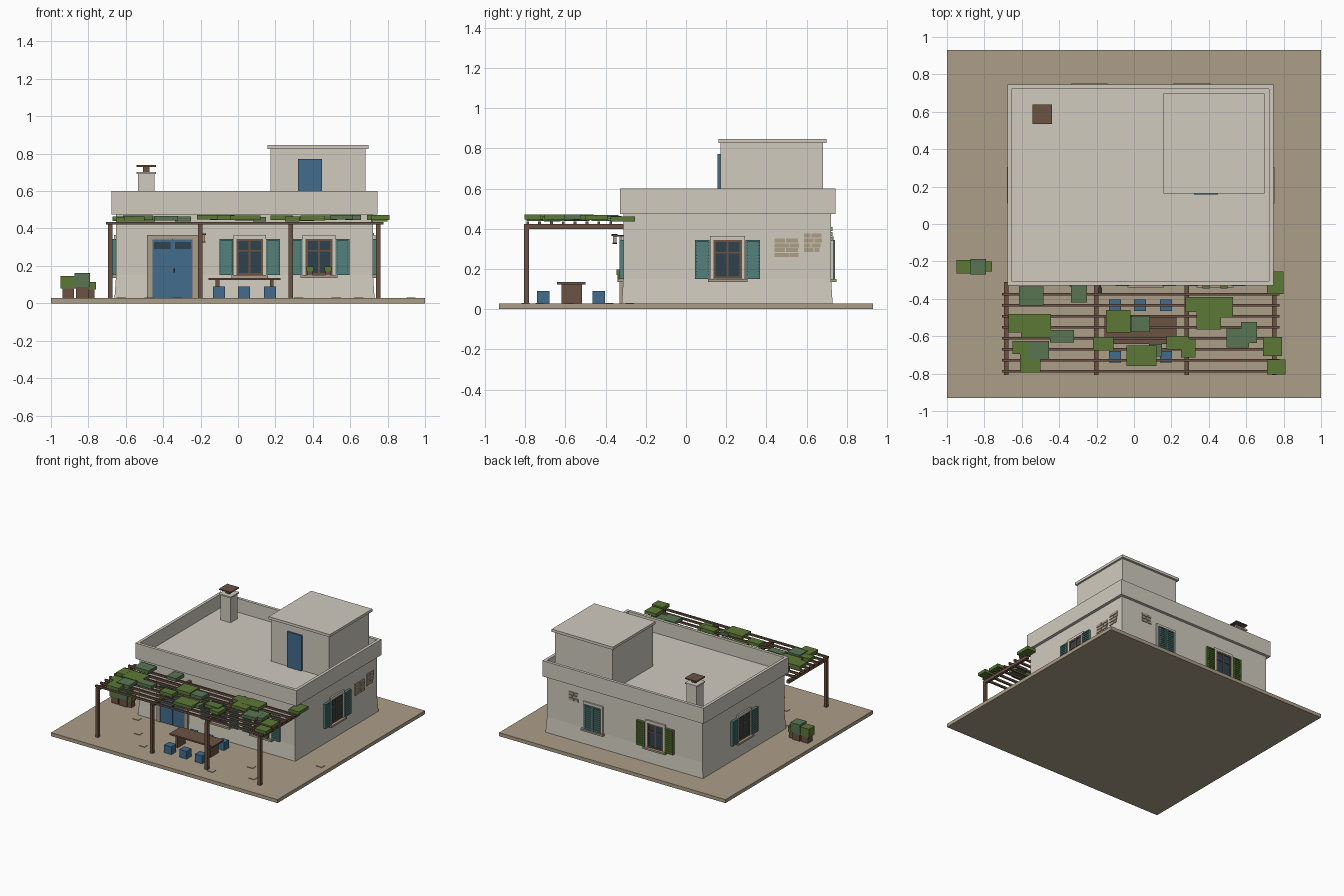
import bpy, bmesh, math, random
from mathutils import Matrix

if "Cube" in bpy.data.objects:
    bpy.data.objects.remove(bpy.data.objects["Cube"])

random.seed(4)


def material(name, r, g, b):
    m = bpy.data.materials.new(name)
    m.diffuse_color = [((c / 255 + 0.055) / 1.055) ** 2.4 for c in (r, g, b)] + [1]
    m.use_nodes = True
    m.node_tree.nodes["Principled BSDF"].inputs["Base Color"].default_value = m.diffuse_color
    return m


WALL = material("limewash", 208, 203, 191)
STONE = material("sandstone", 172, 157, 136)
WOOD = material("brown_wood", 108, 83, 68)
BLUE = material("blue_paint", 66, 108, 140)
TEAL = material("teal_paint", 84, 128, 122)
GLASS = material("dark_glass", 48, 66, 76)
LEAF = material("leaf_green", 92, 120, 54)
SAGE = material("sage_green", 88, 117, 84)
METAL = material("dark_metal", 58, 56, 54)


def finish(name, bm, mat):
    me = bpy.data.meshes.new(name)
    bmesh.ops.recalc_face_normals(bm, faces=bm.faces)
    bm.to_mesh(me)
    bm.free()
    me.materials.append(mat)
    ob = bpy.data.objects.new(name, me)
    bpy.context.collection.objects.link(ob)
    return ob


def add_box(bm, x0, x1, y0, y1, z0, z1):
    M = Matrix.Translation(((x0 + x1) / 2, (y0 + y1) / 2, (z0 + z1) / 2))
    M = M @ Matrix.Diagonal((x1 - x0, y1 - y0, z1 - z0, 1))
    return bmesh.ops.create_cube(bm, size=1, matrix=M)["verts"]


def part(name, mat, *boxes, M=Matrix()):
    """One object made of boxes (x0, x1, y0, y1, z0, z1)."""
    bm = bmesh.new()
    for b in boxes:
        add_box(bm, *b)
    bm.transform(M)
    return finish(name, bm, mat)


G = 0.028                                     # ground slab top
WX0, WX1, WY0, WY1 = -0.652, 0.722, -0.312, 0.722   # wall planes

# ground slab and a few loose pavers
part("ground_slab", STONE, (-1, 1, -0.93, 0.93, 0, G))
part("pavers", STONE, *[(x, x + 0.05, y, y + 0.04, G, G + 0.004) for x, y in
     ((-0.65, -0.4), (-0.5, -0.6), (-0.35, -0.75), (0.3, -0.82), (0.5, -0.6), (0.9, -0.3), (0.62, -0.75))])

# walls with a slightly spread foot
bm = bmesh.new()
add_box(bm, WX0, WX1, WY0, WY1, 0.15, 0.48)
for v in add_box(bm, WX0, WX1, WY0, WY1, G, 0.15):
    if v.co.z < 0.1:
        v.co.x += math.copysign(0.008, v.co.x)
        v.co.y += math.copysign(0.008, v.co.y)
finish("house_walls", bm, WALL)

# parapet with sunken roof terrace
bm = bmesh.new()
add_box(bm, -0.677, 0.746, -0.328, 0.745, 0.475, 0.6)
top = max(bm.faces, key=lambda f: f.calc_center_median().z)
bmesh.ops.inset_region(bm, faces=[top], thickness=0.033)
low = bmesh.ops.extrude_face_region(bm, geom=[top])["geom"]
bmesh.ops.delete(bm, geom=[top], context="FACES_ONLY")
for v in low:
    if isinstance(v, bmesh.types.BMVert):
        v.co.z = 0.49
finish("roof_parapet", bm, WALL)

# stair tower
part("stair_tower", WALL, (0.173, 0.682, 0.172, 0.681, 0.485, 0.828))
part("stair_tower_cap", WALL, (0.157, 0.697, 0.162, 0.699, 0.826, 0.847))
part("stair_tower_door", BLUE, (0.32, 0.449, 0.158, 0.173, 0.49, 0.772))

# chimney
part("chimney_shaft", WALL, (-0.535, -0.446, 0.544, 0.632, 0.485, 0.692))
part("chimney_collar", WALL, (-0.543, -0.438, 0.535, 0.64, 0.69, 0.701))
part("chimney_cowl", WOOD, (-0.508, -0.473, 0.57, 0.605, 0.70, 0.732),
     (-0.543, -0.438, 0.535, 0.64, 0.73, 0.739))


def wall_frame(side, t):
    """Matrix: local x along the wall, local -y outward, placed at t on a wall."""
    pos, ang = {"front": ((t, WY0), 0), "right": ((WX1, t), 90),
                "back": ((t, WY1), 180), "left": ((WX0, t), -90)}[side]
    return Matrix.Translation((*pos, 0)) @ Matrix.Rotation(math.radians(ang), 4, "Z")


def shutter(name, mat, x0, x1, M):
    z0, z1, e = 0.15, 0.344, 0.009
    n = 11
    step = (z1 - z0 - 2 * e) / n
    slats = [(x0 + e, x1 - e, -0.018, -0.01, z0 + e + i * step, z0 + e + (i + 0.65) * step) for i in range(n)]
    part(name, mat, (x0, x0 + e, -0.02, 0, z0, z1), (x1 - e, x1, -0.02, 0, z0, z1),
         (x0, x1, -0.02, 0, z0, z0 + e), (x0, x1, -0.02, 0, z1 - e, z1),
         (x0 + e, x1 - e, -0.011, 0, z0, z1), *slats, M=M)


def window(name, side, t, mat, closed=False):
    M = wall_frame(side, t)
    w, z0, z1, f = 0.071, 0.152, 0.345, 0.011
    # raised surround and sill
    part(name + "_surround", WALL, (-0.087, -w, -0.012, 0.01, 0.14, 0.365), (w, 0.087, -0.012, 0.01, 0.14, 0.365),
         (-0.087, 0.087, -0.012, 0.01, z1, 0.365), M=M)
    part(name + "_sill", STONE, (-0.098, 0.098, -0.028, 0.01, 0.136, 0.15), M=M)
    if closed:
        shutter(name + "_left_shutter", mat, -w, -0.001, M)
        shutter(name + "_right_shutter", mat, 0.001, w, M)
        return
    # wooden frame with cross bars over glass
    part(name + "_glass", GLASS, (-w, w, -0.004, 0.01, z0, z1), M=M)
    part(name + "_frame", WOOD, (-w, -w + f, -0.01, 0, z0, z1), (w - f, w, -0.01, 0, z0, z1),
         (-w, w, -0.01, 0, z0, z0 + f), (-w, w, -0.01, 0, z1 - f, z1),
         (-0.005, 0.005, -0.009, 0, z0, z1), (-w, w, -0.008, 0, 0.276, 0.284), M=M)
    shutter(name + "_left_shutter", mat, -0.162, -0.089, M)
    shutter(name + "_right_shutter", mat, 0.089, 0.162, M)


window("front_middle_window", "front", 0.062, TEAL)
window("front_right_window", "front", 0.433, TEAL)
window("right_window", "right", 0.207, TEAL)
window("left_window", "left", 0.207, TEAL)
window("back_open_window", "back", -0.24, LEAF)
window("back_closed_window", "back", 0.31, TEAL, closed=True)

# flower pots on the front right sill
for i, x in enumerate((0.385, 0.481)):
    part(f"sill_pot_{i}", WOOD, (x - 0.014, x + 0.014, -0.342, -0.316, 0.15, 0.172))
    part(f"sill_plant_{i}", LEAF, (x - 0.018, x + 0.018, -0.346, -0.314, 0.17, 0.197))

# front door
part("door_surround", STONE, (-0.487, -0.458, -0.33, -0.3, G, 0.365), (-0.242, -0.213, -0.33, -0.3, G, 0.365),
     (-0.487, -0.213, -0.33, -0.3, 0.34, 0.365))
part("front_door", BLUE, (-0.458, -0.352, -0.324, -0.3, G, 0.34), (-0.348, -0.242, -0.324, -0.3, G, 0.34),
     (-0.352, -0.348, -0.32, -0.3, G, 0.34))
part("door_glass", GLASS, (-0.448, -0.362, -0.327, -0.322, 0.29, 0.328), (-0.338, -0.252, -0.327, -0.322, 0.29, 0.328))
part("door_handle", METAL, (-0.345, -0.338, -0.334, -0.322, 0.165, 0.185))

# wall lamp
part("lamp_bracket", METAL, (-0.188, -0.176, -0.36, -0.31, 0.362, 0.37), (-0.196, -0.17, -0.37, -0.34, 0.364, 0.374),
     (-0.192, -0.174, -0.366, -0.344, 0.325, 0.331))
part("lamp_glass", STONE, (-0.19, -0.176, -0.364, -0.346, 0.33, 0.364))


def bare_stones(name, side, t, w, z0, rows):
    """Patch of exposed masonry in staggered courses."""
    boxes = []
    for r in range(rows):
        z, cut = z0 + r * 0.024, w * (0.42 if r % 2 else 0.58)
        end = w * random.uniform(0.85, 1)
        boxes += [(-w / 2, -w / 2 + cut - 0.004, -0.006, 0.01, z, z + 0.02),
                  (-w / 2 + cut, -w / 2 + end, -0.006, 0.01, z, z + 0.02)]
    part(name, STONE, *boxes, M=wall_frame(side, t))


bare_stones("right_stones_low", "right", 0.508, 0.135, 0.26, 4)
bare_stones("right_stones_high", "right", 0.632, 0.09, 0.284, 4)
bare_stones("back_stones", "back", 0.485, 0.09, 0.34, 3)

# pergola
post_x = (-0.683, -0.202, 0.282, 0.75)
part("pergola_posts", WOOD, *[(x - 0.012, x + 0.012, -0.806, -0.781, G, 0.4) for x in post_x])
part("pergola_beams", WOOD, *[(x - 0.011, x + 0.011, -0.806, -0.31, 0.398, 0.423) for x in post_x])
part("pergola_slats", WOOD, *[(-0.705, 0.777, y - 0.007, y + 0.007, 0.421, 0.436)
     for y in [-0.788 + 0.059 * i for i in range(8)]])

# vine clumps: centre x, centre y, width, depth
clumps = {
    LEAF: [(-.635, -.53, .07, .1), (-.525, -.545, .16, .13), (-.6, -.66, .1, .07), (-.555, -.74, .11, .11),
           (-.165, -.64, .11, .07), (-.085, -.52, .13, .12), (.04, -.705, .16, .11), (.235, -.635, .12, .07),
           (.29, -.665, .08, .1), (.34, -.43, .13, .08), (.4, -.5, .13, .13), (.455, -.445, .15, .11),
           (.74, -.655, .1, .1), (.76, -.765, .1, .08), (.755, -.315, .09, .12)],
    SAGE: [(-.55, -.385, .13, .1), (-.51, -.675, .11, .1), (-.385, -.6, .13, .065), (-.295, -.37, .085, .1),
           (.035, -.535, .1, .085), (.115, -.675, .07, .065), (.555, -.61, .12, .1), (.615, -.58, .085, .11)],
}
for mat, items in clumps.items():
    for i, (x, y, w, d) in enumerate(items):
        z = 0.436 + random.uniform(0, 0.012)
        part(f"vine_{mat.name}_{i}", mat, (x - w / 2, x + w / 2, y - d / 2, y + d / 2, z, z + 0.025))

# table and stools
part("table", WOOD, (-0.158, 0.228, -0.641, -0.5, 0.124, 0.136),
     (-0.12, -0.1, -0.62, -0.518, G, 0.125), (0.17, 0.19, -0.62, -0.518, G, 0.125))
for i, x in enumerate((-0.102, 0.032, 0.17)):
    for row, y in (("front", -0.71), ("back", -0.434)):
        part(f"{row}_stool_{i}", BLUE, (x - 0.032, x + 0.032, y - 0.031, y + 0.031, G, 0.09))

# potted shrubs at the left: centre x, pot half width, shrub half width, half depth, bottom, top
shrubs = ((-0.908, 0.03, 0.042, 0.036, 0.078, 0.147, LEAF), (-0.833, 0.034, 0.042, 0.042, 0.088, 0.163, SAGE),
          (-0.788, 0.022, 0.028, 0.027, 0.075, 0.115, LEAF))
for i, (x, p, w, d, z0, z1, mat) in enumerate(shrubs):
    part(f"shrub_pot_{i}", WOOD, (x - p, x + p, -0.228 - p, -0.228 + p, G, z0 + 0.004))
    part(f"shrub_{i}", mat, (x - w, x + w, -0.228 - d, -0.228 + d, z0, z1))
